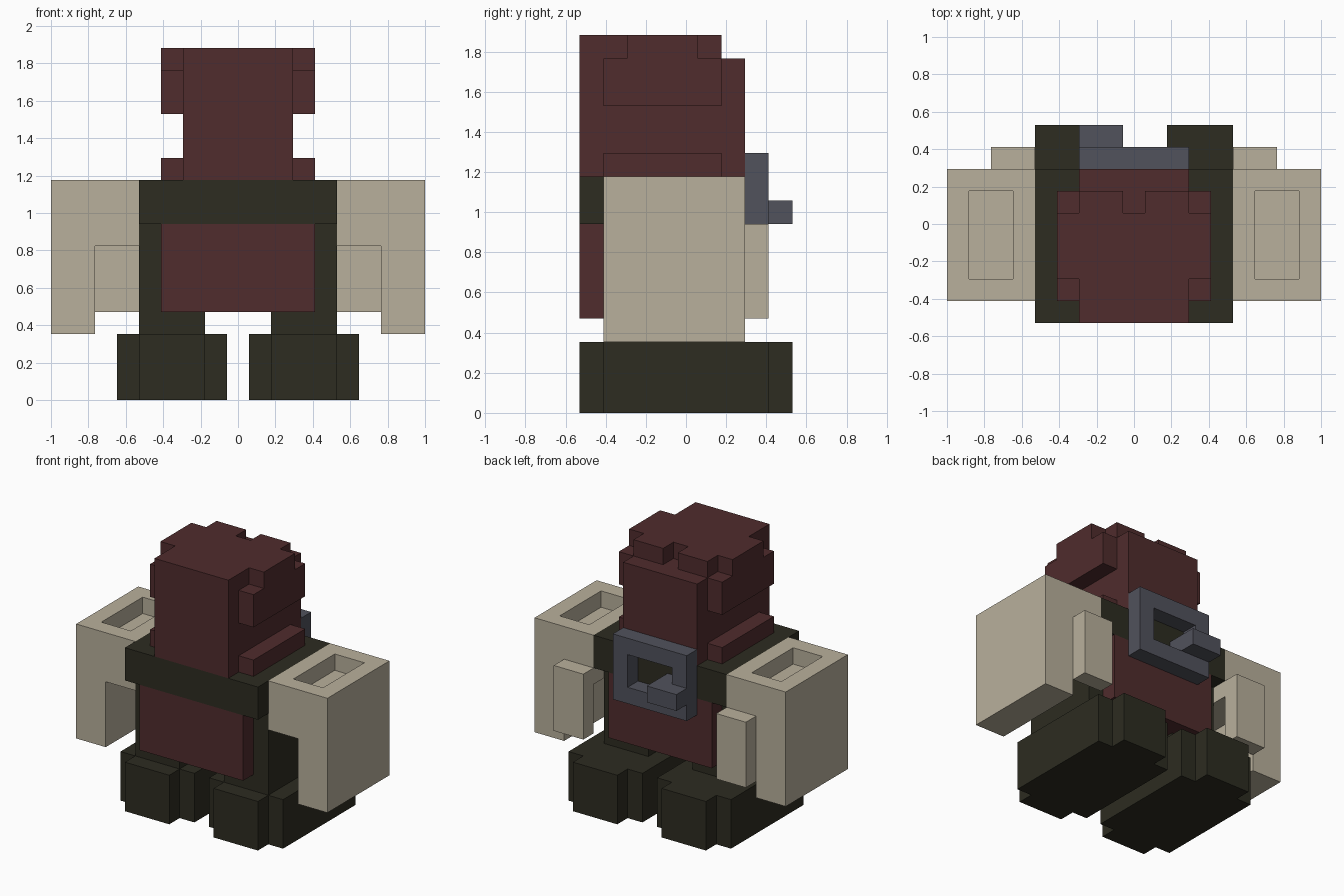
import bpy, bmesh, math
from mathutils import Vector

if "Cube" in bpy.data.objects:
    bpy.data.objects.remove(bpy.data.objects["Cube"])

U = 2 / 17  # one block; the figure is 17 blocks wide


def material(name, rgb):
    m = bpy.data.materials.new(name)
    m.diffuse_color = (*rgb, 1)
    m.use_nodes = True
    m.node_tree.nodes["Principled BSDF"].inputs["Base Color"].default_value = m.diffuse_color
    return m


RED = material("dark_red", (0.080, 0.025, 0.026))
DARK = material("dark_olive", (0.026, 0.025, 0.015))
CREAM = material("cream", (0.485, 0.434, 0.332))
GREY = material("slate_grey", (0.082, 0.084, 0.107))


def cells(box):
    """Unit cells in a box given as (x0, x1, y0, y1, z0, z1) in blocks."""
    x0, x1, y0, y1, z0, z1 = box
    return {(x0 + i, y0 + j, z0 + k)
            for i in range(round(x1 - x0))
            for j in range(round(y1 - y0))
            for k in range(round(z1 - z0))}


def blocks(name, mat, add, cut=(), mirror=False):
    """Outer skin of the added boxes minus the cut boxes."""
    solid = set().union(*map(cells, add)) - set().union(*map(cells, cut))
    if mirror:
        solid = {(-x - 1, y, z) for x, y, z in solid}
    bm = bmesh.new()
    for c in solid:
        for axis in range(3):
            for side in (0, 1):
                near = list(c)
                near[axis] += 2 * side - 1
                if tuple(near) in solid:
                    continue
                a, b = (axis + 1) % 3, (axis + 2) % 3
                ring = []
                for da, db in ((0, 0), (1, 0), (1, 1), (0, 1)):
                    p = Vector(c)
                    p[axis] += side
                    p[a] += da
                    p[b] += db
                    ring.append(bm.verts.new(p * U))
                bm.faces.new(ring if side else ring[::-1])
    bmesh.ops.remove_doubles(bm, verts=bm.verts, dist=0.001)
    bmesh.ops.dissolve_limit(bm, angle_limit=math.radians(1),
                             verts=bm.verts, edges=bm.edges)
    me = bpy.data.meshes.new(name)
    bm.to_mesh(me)
    bm.free()
    me.materials.append(mat)
    bpy.context.collection.objects.link(bpy.data.objects.new(name, me))


# Head: core, stepped crown, side panels and lower collar strips
blocks("head", RED,
       [(-2.5, 2.5, -4.5, 2.5, 10, 16),
        (-3.5, 3.5, -3.5, 1.5, 13, 15),
        (-3.5, 3.5, -2.5, 0.5, 15, 16),
        (-3.5, 3.5, -3.5, 1.5, 10, 11)],
       [(-2.5, 2.5, 1.5, 2.5, 15, 16),
        (-0.5, 0.5, 0.5, 1.5, 15, 16)])

# Torso: shoulder band, flanks and hips around the belly
BELLY = (-3.5, 3.5, -4.5, 2.5, 4, 8)
blocks("belly", RED, [BELLY])
blocks("torso", DARK,
       [(-4.5, 4.5, -4.5, 2.5, 8, 10),
        (-4.5, 4.5, -3.5, 1.5, 4, 8),
        (1.5, 4.5, -3.5, 1.5, 3, 4),
        (-4.5, -1.5, -3.5, 1.5, 3, 4)],
       [BELLY])

for side, flip in (("right", False), ("left", True)):
    # Foot with narrower toe and heel
    blocks(side + "_foot", DARK,
           [(0.5, 5.5, -3.5, 3.5, 0, 3), (1.5, 4.5, -4.5, 4.5, 0, 3)],
           mirror=flip)
    # Arm with top recess, hanging outer slab and rear tab
    blocks(side + "_arm", CREAM,
           [(4.5, 8.5, -3.5, 2.5, 7, 10),
            (6.5, 8.5, -3.5, 2.5, 3, 7),
            (4.5, 6.5, 2.5, 3.5, 4, 8)],
           [(5.5, 7.5, -2.5, 1.5, 9, 10)], mirror=flip)

# Back buckle: open frame with a prong
blocks("buckle", GREY,
       [(-2.5, 2.5, 2.5, 3.5, 7, 8),
        (-2.5, 2.5, 2.5, 3.5, 10, 11),
        (-2.5, -1.5, 2.5, 3.5, 8, 10),
        (1.5, 2.5, 2.5, 3.5, 8, 10),
        (-2.5, -0.5, 2.5, 4.5, 8, 9)])
